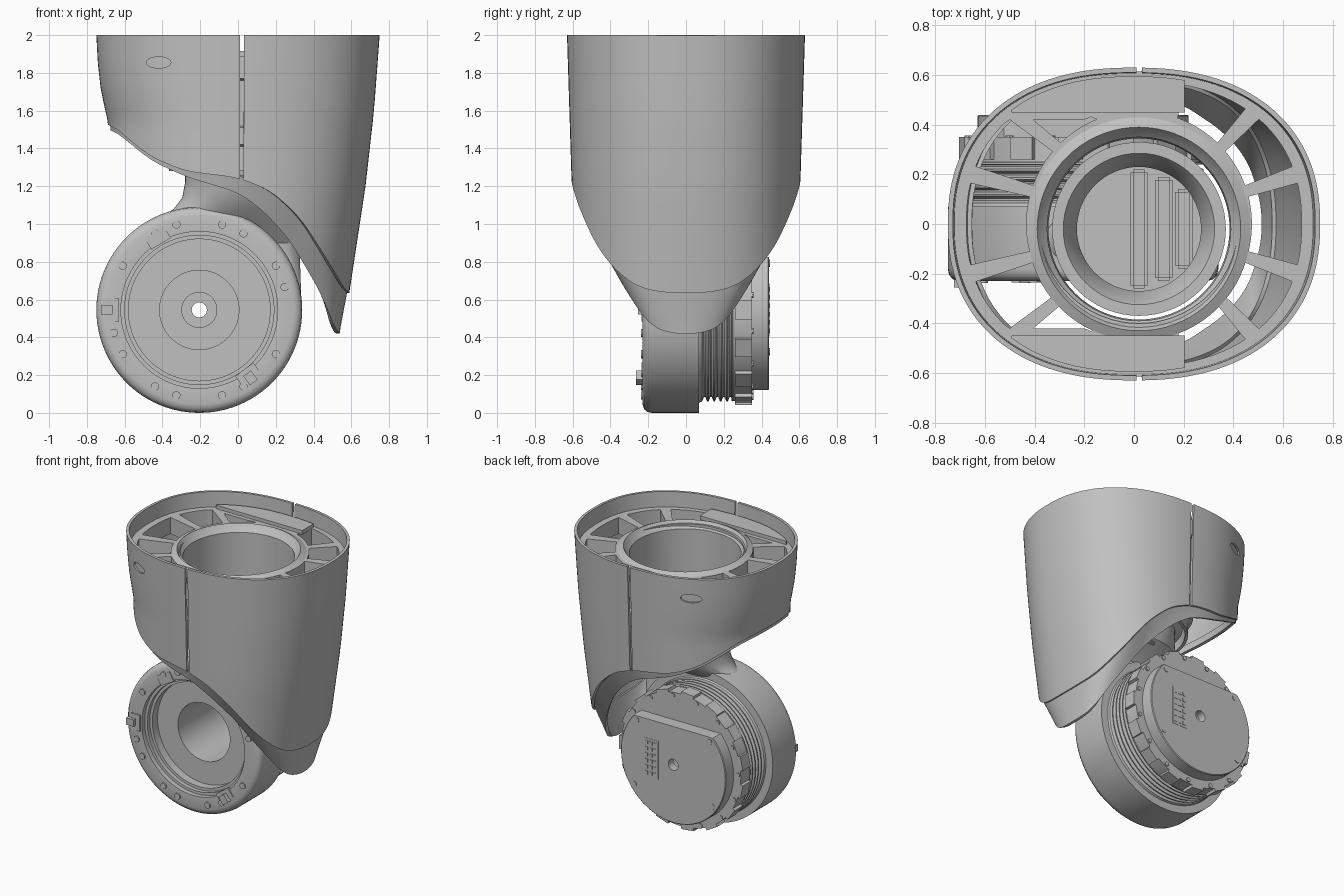
import bpy, bmesh
from math import sin, cos, radians, copysign
from mathutils import Matrix, Vector

cube = bpy.data.objects.get("Cube")
if cube:
    bpy.data.objects.remove(cube)

grey = bpy.data.materials.new("plain_grey")
grey.use_nodes = True
COLOUR = (0.53, 0.53, 0.53, 1)
grey.diffuse_color = COLOUR
grey.node_tree.nodes["Principled BSDF"].inputs["Base Color"].default_value = COLOUR

HX, HZ = -0.205, 0.545      # wheel hub axis, running along y
POWER = 2.3                 # fullness of the oval outline


def lerp(table, v):
    """Piecewise linear lookup in (position, value) pairs."""
    if v <= table[0][0]:
        return table[0][1]
    for (p, a), (q, b) in zip(table, table[1:]):
        if v <= q:
            return a + (b - a) * (v - p) / (q - p)
    return table[-1][1]


def oval(t):
    return [copysign(abs(f) ** (2 / POWER), f) for f in (cos(t), sin(t))]


def oval_radius(t, a, b):
    return (abs(cos(t) / a) ** POWER + abs(sin(t) / b) ** POWER) ** (-1 / POWER)


def finish(bm, name, thickness=0, cutter=None):
    bmesh.ops.recalc_face_normals(bm, faces=bm.faces)
    mesh = bpy.data.meshes.new(name)
    bm.to_mesh(mesh)
    bm.free()
    ob = bpy.data.objects.new(name, mesh)
    bpy.context.collection.objects.link(ob)
    mesh.materials.append(grey)
    bpy.ops.object.select_all(action='DESELECT')
    bpy.context.view_layer.objects.active = ob
    ob.select_set(True)
    if thickness:
        mod = ob.modifiers.new("thickness", 'SOLIDIFY')
        mod.thickness, mod.offset = thickness, 0
        bpy.ops.object.modifier_apply(modifier=mod.name)
    if cutter:
        mod = ob.modifiers.new("holes", 'BOOLEAN')
        mod.object, mod.operation, mod.solver = cutter, 'DIFFERENCE', 'EXACT'
        bpy.ops.object.modifier_apply(modifier=mod.name)
    bpy.ops.object.shade_smooth_by_angle(angle=radians(32))
    return ob


def grid(name, rows, wrap=False, close=False, cap=False, thickness=0, skip=None, cutter=None):
    """Skin rows of points; wrap joins row ends, close joins last row to first."""
    bm = bmesh.new()
    vs = [[bm.verts.new(p) for p in row] for row in rows]
    n, m = len(rows), len(rows[0])
    for i in range(n if close else n - 1):
        for j in range(m if wrap else m - 1):
            if skip and skip(i, j):
                continue
            a, b, k = vs[i], vs[(i + 1) % n], (j + 1) % m
            bm.faces.new((a[j], a[k], b[k], b[j]))
    if cap:
        bm.faces.new(vs[0])
        bm.faces.new(vs[-1])
    return finish(bm, name, thickness, cutter)


def lathe(name, profile, centre, axis='y', steps=72, flat=9):
    """Revolve a closed (radius, height) profile; flat clips one side."""
    rows = []
    for r, h in profile:
        row = []
        for j in range(steps):
            t = radians(360 * j / steps)
            u, v = r * cos(t), min(r * sin(t), flat)
            row.append((centre[0] + u, h, centre[1] + v) if axis == 'y'
                       else (centre[0] + u, centre[1] + v, h))
        rows.append(row)
    return grid(name, rows, wrap=True, close=True)


def studs(name, places, size, sides=0, depth=0.02):
    """Small blocks or round pins around the hub, at (radius, degrees, y)."""
    bm = bmesh.new()
    for r, deg, y in places:
        t = radians(deg)
        m = (Matrix.Translation((HX + r * cos(t), y, HZ + r * sin(t)))
             @ Matrix.Rotation(-t, 4, 'Y'))
        if sides:
            bmesh.ops.create_cone(bm, cap_ends=True, segments=sides, radius1=size, radius2=size,
                                  depth=depth, matrix=m @ Matrix.Rotation(radians(90), 4, 'X'))
        else:
            bmesh.ops.create_cube(bm, size=1, matrix=m @ Matrix.Diagonal(Vector(size + (1,))))
    return finish(bm, name)


# Oval shell: half widths by height, and lower edges by position across
RIGHT = [(.43, .55), (.64, .59), (1.2, .675), (1.6, .72), (2, .75)]
LEFT = [(1.54, .688), (1.63, .709), (1.72, .727), (1.85, .742), (2, .75)]
DEPTH = [(.43, .57), (1.2, .605), (2, .63)]
EDGE = [(-1, 1.54), (-.68, 1.357), (-.41, 1.28), (0, 1.245), (.25, 1.18), (.5, 1.04), (.68, .885), (1, .615)]
LIP = [(-1, 1.51), (-.68, 1.335), (-.4, 1.25), (0, 1.17), (.2, 1.08), (.45, .92), (.78, .63), (1, .395)]
LIP_DEPTH = [(.43, .4), (.6, .42), (.9, .48), (1.2, .575), (1.5, .61)]


def wide(z, u):
    return lerp(RIGHT if u > 0 else LEFT, z) - .01


def arc(start, end, count):
    return [radians(start + (end - start) * i / count) for i in range(count + 1)]


def smooth_edge(table, u):
    return sum(lerp(table, max(-1, min(1, u + d))) for d in (-.08, -.04, 0, .04, .08)) / 5


def panel(name, start, end, cutter=None):
    rows = []
    for k in range(13):
        row = []
        for t in arc(start, end, 72):
            u, v = oval(t)
            z = 2 + (smooth_edge(EDGE, u) - 2) * k / 12
            row.append((wide(z, u) * u, (lerp(DEPTH, z) - .01) * v, z))
        rows.append(row)
    return grid(name, rows, thickness=.02, cutter=cutter)


bm = bmesh.new()
bmesh.ops.create_cone(bm, cap_ends=True, segments=24, radius1=1, radius2=1, depth=2,
                      matrix=Matrix.Translation((-.42, 0, 1.855))
                      @ Matrix.Diagonal((.065, 1, .03, 1)) @ Matrix.Rotation(radians(90), 4, 'X'))
hole_cutter = finish(bm, "hole_cutter")
hole_cutter.hide_render = True
panel("shell_left_panel", 89.55, 270.45, hole_cutter)
panel("shell_right_panel", -88.45, 88.45)
bpy.data.objects.remove(hole_cutter)

# Inset lip below the panels
lip_rows = []
for k in range(6):
    s, row = k / 5, []
    for t in arc(0, 360, 144)[:-1]:
        u, v = oval(t)
        top, low = smooth_edge(EDGE, u) + .02, smooth_edge(LIP, u)
        z = top + (low - top) * s
        y = (lerp(DEPTH, top) - .025) * (1 - s) + (lerp(LIP_DEPTH, low) - .01) * s
        row.append(((wide(z, u) - .014) * u, y * v, z))
    lip_rows.append(row)
grid("shell_lip", lip_rows, wrap=True, thickness=.024)

# Spoked frame near the top, with windows between the spokes
WINDOWS = [(0, 15), (19, 40), (45, 71), (112, 134), (140, 160), (165, 180)]
frame_rows = [[], [], [], []]
for t in arc(-180, 180, 180)[:-1]:
    c, s = cos(t), sin(t)
    out = oval_radius(t, .675, .575)
    if c < 0:
        out = min(out, .42 / max(abs(s), .01))
    for row, r in zip(frame_rows, (.4, .455, max(out, .465), oval_radius(t, .725, .615))):
        row.append((.02 * (r < .46) + r * c, r * s, 1.83))


def is_window(i, j):
    deg = abs(-180 + 2 * j + 1)
    return i == 1 and any(a < deg < b for a, b in WINDOWS)


grid("spoked_frame", frame_rows, wrap=True, thickness=.12, skip=is_window)
for side, label in ((1, "back"), (-1, "front")):
    pad_arc = arc(76, 132, 20)
    pad = [[(.7 * oval(t)[0], side * .45, 1.9) for t in pad_arc],
           [(.7 * oval(t)[0], side * .595 * oval(t)[1], 1.9) for t in pad_arc]]
    grid(label + "_frame_pad", pad, thickness=.03)

# Bearing tube hanging from the frame
lathe("bearing_tube", [(.365, 1.28), (.385, 1.28), (.385, 1.41), (.42, 1.42), (.42, 1.51), (.39, 1.52),
                       (.4, 1.76), (.45, 1.77), (.45, 1.89), (.41, 1.91), (.39, 1.88), (.37, 1.86)],
      (.02, -.02), 'z')

# Neck blending into the wheel housing
neck = []
for z, x0, x1, y0, y1 in [(.6, .2, .335, -.09, .06), (.9, -.4, .325, -.09, .06),
                          (1.03, -.42, .32, -.2, .065), (1.08, -.34, .32, -.24, .13),
                          (1.14, -.295, .32, -.28, .24), (1.22, -.28, .32, -.31, .28),
                          (1.3, -.28, .32, -.32, .28), (1.33, -.33, .37, -.37, .33),
                          (1.42, -.33, .37, -.37, .33), (1.42, -.285, .325, -.325, .285),
                          (1.33, -.23, .27, -.27, .23), (1.14, -.23, .27, -.27, .23)]:
    neck.append([((x0 + x1) / 2 + (x1 - x0) / 2 * cos(t), (y0 + y1) / 2 + (y1 - y0) / 2 * sin(t), z)
                 for t in arc(0, 360, 64)[:-1]])
grid("neck", neck, wrap=True, cap=True)
bm = bmesh.new()
for x, length in ((.02, .48), (.12, .42), (.2, .32)):
    bmesh.ops.create_cube(bm, size=1, matrix=Matrix.Translation((x, -.02, 1.14))
                          @ Matrix.Diagonal((.07, length, .05, 1)))
bmesh.ops.bevel(bm, geom=bm.edges[:], offset=.012, segments=2, affect='EDGES')
finish(bm, "neck_floor_ribs")

# Wheel housing with front recess, deep bore and ribbed rear bellows
profile = [(.04, .405), (.04, .38), (.095, .38), (.095, .4), (.21, .4), (.21, -.1), (.375, -.1),
           (.375, -.16), (.395, -.16), (.395, -.19), (.415, -.19), (.415, -.225), (.5, -.23),
           (.525, -.222), (.54, -.205), (.545, -.18), (.545, .07), (.49, .07)]
for i in range(5):
    y = .085 + i * .034
    profile += [(.485, y), (.46, y + .01), (.46, y + .017), (.485, y + .027)]
lathe("wheel_housing", profile + [(.47, .26), (.25, .26), (.25, .405)], (HX, HZ), steps=96)

# Rear toothed ring and cap with a flat top
lathe("rear_ring", [(.26, .24), (.483, .24), (.483, .35), (.26, .35)], (HX, HZ))
studs("rear_ring_teeth", [(.47, 24 * i, .305) for i in range(15)], (.06, .09, .1))
studs("rear_ring_screws", [(.462, 24 * i + 10, .352) for i in range(15)], .016, 8, .01)
lathe("rear_cap", [(.04, .405), (.25, .405), (.25, .335), (.425, .335), (.425, .435), (.42, .44),
                   (.04, .44)], (HX, HZ), steps=96, flat=.28)
studs("rear_cap_screws", [(.385, a, .44) for a in (40, 140, 215, 325)], .02, 10, .008)

# Rear connector block with pins
bm = bmesh.new()
bmesh.ops.create_cube(bm, size=1, matrix=Matrix.Translation((HX + .18, .439, HZ))
                      @ Matrix.Diagonal((.12, .006, .28, 1)))
for i in range(3):
    for j in range(6):
        bmesh.ops.create_cube(bm, size=1, matrix=Matrix.Translation(
            (HX + .145 + .035 * i, .441, HZ - .11 + .044 * j)) @ Matrix.Diagonal((.024, .008, .024, 1)))
finish(bm, "rear_connector")

# Front rim screws and clips
studs("front_screws", [(.468, a, -.229) for a in (75, 60, 30, 15, -30, -60, -75, -105, -120,
                                                  -150, -165, 150, 120, 105)], .022, 12, .016)
studs("front_clips", [(.44, 120, -.225), (.43, -53, -.225), (.46, 180, -.225)], (.07, .02, .12))
studs("front_clip_tabs", [(.49, 180, -.235), (.45, -53, -.245)], (.06, .04, .05))
